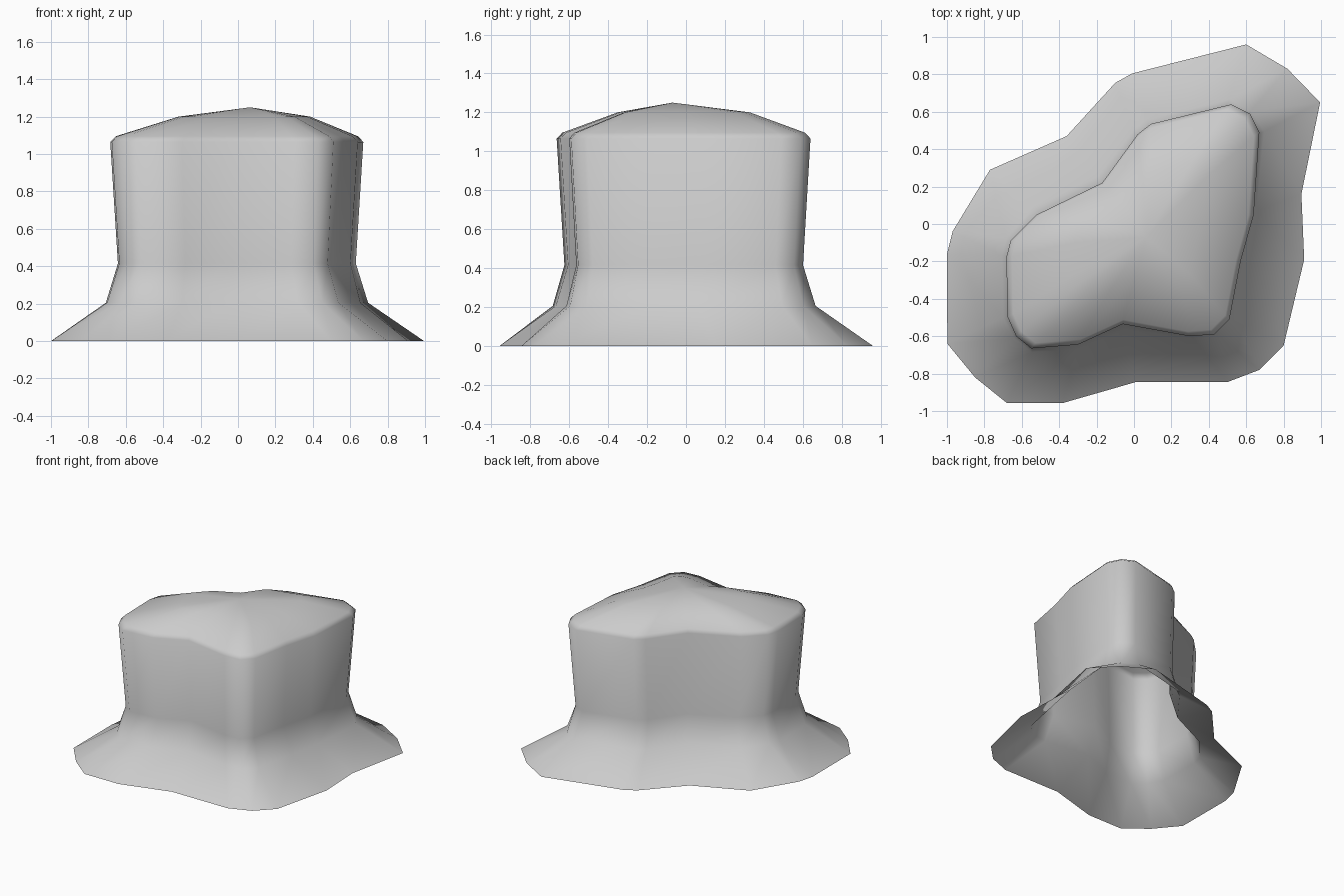
import bpy, bmesh

if "Cube" in bpy.data.objects:
    bpy.data.objects.remove(bpy.data.objects["Cube"])

# Matching outlines, clockwise from the back: brim edge and upper edge of the crown
brim = [(.60, .96), (.82, .83), (.995, .65), (.895, .16), (.91, -.19),
        (.80, -.65), (.67, -.78), (.50, -.845), (.01, -.845), (-.38, -.957),
        (-.68, -.957), (-.85, -.82), (-.998, -.64), (-1, -.16), (-.97, -.04),
        (-.77, .29), (-.36, .47), (-.10, .755), (-.01, .805)]
crown = [(.52, .64), (.62, .59), (.67, .49), (.64, .05), (.57, -.20),
         (.51, -.51), (.43, -.59), (.30, -.60), (-.06, -.535), (-.30, -.645),
         (-.55, -.665), (-.63, -.60), (-.675, -.50), (-.683, -.18), (-.66, -.09),
         (-.52, .05), (-.17, .22), (.02, .48), (.09, .535)]


def scaled(ring, s, dx=0, dy=0):
    return [(x * s + dx, y * s + dy) for x, y in ring]


def mixed(a, b, t):
    return [(p[0] + (q[0] - p[0]) * t, p[1] + (q[1] - p[1]) * t) for p, q in zip(a, b)]


# Flared brim, waist, upright wall, bevelled edge and low dome
waist = scaled(crown, .94)
levels = [(0, brim), (.205, mixed(waist, brim, .18)), (.415, waist),
          (1.065, crown), (1.095, scaled(crown, .957)),
          (1.2, scaled(crown, .52, .037, -.005))]

bm = bmesh.new()
rings = [[bm.verts.new((x, y, z)) for x, y in ring] for z, ring in levels]
n = len(brim)
for low, high in zip(rings, rings[1:]):
    for i in range(n):
        j = (i + 1) % n
        bm.faces.new((low[j], low[i], high[i], high[j]))
peak = bm.verts.new((.065, -.07, 1.25))
for i in range(n):
    bm.faces.new((rings[-1][(i + 1) % n], rings[-1][i], peak))
for f in bm.faces:
    f.smooth = True

# Single open shell
mesh = bpy.data.meshes.new("flared_shell")
bm.to_mesh(mesh)
bm.free()
bpy.context.collection.objects.link(bpy.data.objects.new("flared_shell", mesh))
